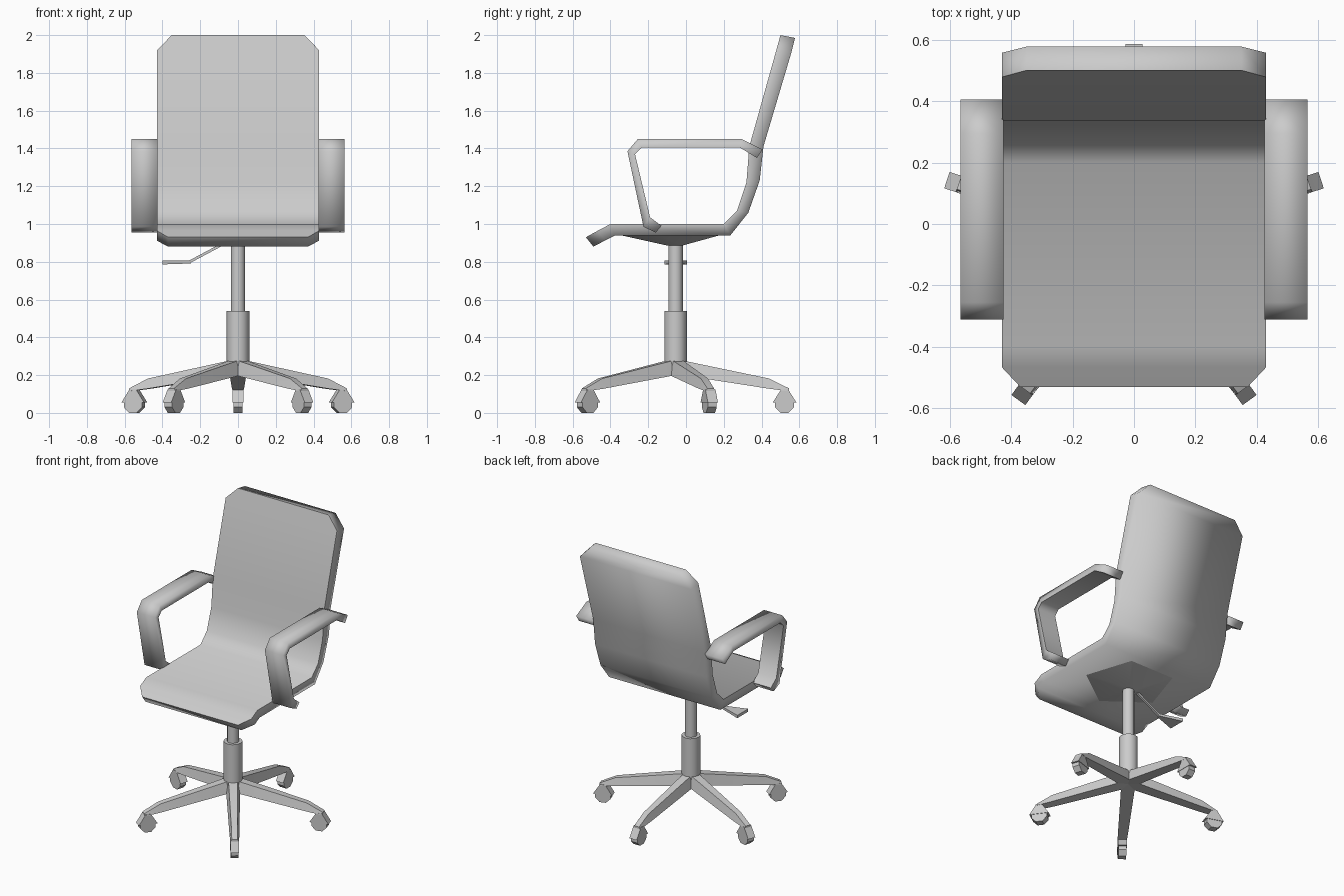
import bpy, bmesh
from math import sin, cos, pi, radians
from mathutils import Matrix, Vector

cube = bpy.data.objects.get("Cube")
if cube:
    bpy.data.objects.remove(cube, do_unlink=True)

grey = bpy.data.materials.new("plain_grey")
grey.use_nodes = True
colour = (0.6, 0.6, 0.6, 1)
grey.diffuse_color = colour
grey.node_tree.nodes["Principled BSDF"].inputs["Base Color"].default_value = colour

AXIS_Y = -0.055  # the column stands slightly in front of the centre


def loft(name, sections, sharp_rails=(), angle=None, matrix=None):
    """Skin equal rings of points, cap both ends; sharp_rails are ring indices kept crisp."""
    bm = bmesh.new()
    rings = [[bm.verts.new(p) for p in s] for s in sections]
    n = len(rings[0])
    for a, b in zip(rings, rings[1:]):
        for i in range(n):
            j = (i + 1) % n
            bm.faces.new((a[i], a[j], b[j], b[i]))
    bm.faces.new(rings[0])
    bm.faces.new(rings[-1])
    bmesh.ops.recalc_face_normals(bm, faces=bm.faces)
    for f in bm.faces:
        f.smooth = True
    rail = {v for r in rings for i, v in enumerate(r) if i in sharp_rails}
    ends = set(rings[0] + rings[-1])
    for e in bm.edges:
        a, b = e.verts
        across = any(a in r and b in r for r in rings)
        if a in rail and b in rail and (not across or a in ends):
            e.smooth = False
        if angle and e.calc_face_angle(0) > radians(angle):
            e.smooth = False
    mesh = bpy.data.meshes.new(name)
    bm.to_mesh(mesh)
    bm.free()
    if matrix:
        mesh.transform(matrix)
    mesh.materials.append(grey)
    obj = bpy.data.objects.new(name, mesh)
    bpy.context.collection.objects.link(obj)
    return obj


def ring(radius, z, sides, start=0.0):
    return [(radius * cos(start + 2 * pi * i / sides),
             AXIS_Y + radius * sin(start + 2 * pi * i / sides), z) for i in range(sides)]


def strip(name, stations):
    """Bent panel: each station is inner (y, z), outer (y, z), x range."""
    return loft(name, [[(x0, *inner), (x1, *inner), (x1, *outer), (x0, *outer)]
                       for inner, outer, (x0, x1) in stations], sharp_rails=(0, 1))


# Seat and backrest, one bent shell with clipped corners
W = (-0.43, 0.43)
strip("seat_and_backrest", [
    ((-0.53, 0.93), (-0.49, 0.88), (-0.37, 0.37)),
    ((-0.466, 0.965), (-0.43, 0.912), W),
    ((-0.40, 1.0), (-0.375, 0.94), W),
    ((0.20, 1.0), (0.235, 0.94), W),
    ((0.27, 1.07), (0.33, 1.06), W),
    ((0.32, 1.22), (0.39, 1.23), W),
    ((0.335, 1.41), (0.41, 1.41), W),
    ((0.478, 1.92), (0.557, 1.905), W),
    ((0.50, 2.0), (0.577, 1.985), (-0.35, 0.35)),
])

# Armrests, flat bands bent into a loop
ARM = [
    ((-0.13, 0.99), (-0.16, 0.955)),
    ((-0.19, 1.035), (-0.225, 0.985)),
    ((-0.27, 1.37), (-0.31, 1.385)),
    ((-0.235, 1.405), (-0.255, 1.45)),
    ((0.285, 1.405), (0.295, 1.45)),
    ((0.375, 1.35), (0.405, 1.395)),
]
for side, xs in (("left", (0.425, 0.565)), ("right", (-0.565, -0.425))):
    strip(side + "_armrest", [(a, b, xs) for a, b in ARM])

# Five-sided mount under the seat
loft("seat_mount", [ring(0.31, 0.945, 5, -pi / 2), ring(0.04, 0.885, 5, -pi / 2)], angle=30)

# Gas lift column
loft("lift_rod", [ring(0.038, 0.5, 12), ring(0.038, 0.92, 12)], angle=40)
loft("lift_sleeve", [ring(0.06, 0.24, 12), ring(0.06, 0.54, 12)], angle=40)

# Height lever: thin rod and flared paddle
def lever_section(x, z, w, h):
    return [(x, AXIS_Y - w, z - h), (x, AXIS_Y + w, z - h),
            (x, AXIS_Y + w, z + h), (x, AXIS_Y - w, z + h)]

loft("lever_rod", [lever_section(-0.05, 0.91, 0.008, 0.008),
                   lever_section(-0.26, 0.798, 0.008, 0.008)], angle=40)
loft("lever_paddle", [lever_section(-0.25, 0.799, 0.01, 0.008),
                      lever_section(-0.40, 0.796, 0.06, 0.01)], angle=40)

# Five legs with casters, modelled along +x and turned around the column
LEG = [(0.0, 0.285, 0.205, 0.03, 0.045),
       (0.495, 0.182, 0.128, 0.02, 0.032),
       (0.60, 0.13, 0.115, 0.018, 0.028)]
HOOD = [(-0.063, 0.055), (0.063, 0.055), (0.05, 0.075), (0.018, 0.125),
        (-0.018, 0.125), (-0.05, 0.075)]
CASTER_R = 0.577
for k in range(5):
    turn = Matrix.Translation(Vector((0, AXIS_Y, 0))) @ Matrix.Rotation(pi / 2 + k * 2 * pi / 5, 4, "Z")
    tag = "_%d" % (k + 1)
    loft("leg" + tag, [[(r, -wb, zb), (r, wb, zb), (r, wt, zt), (r, -wt, zt)]
                       for r, zt, zb, wt, wb in LEG], angle=30, matrix=turn)
    loft("caster_hood" + tag, [[(CASTER_R + x, y, z) for x, z in HOOD]
                               for y in (-0.028, 0.028)], angle=30, matrix=turn)
    wheel = [(0.055 * cos(pi / 8 * (2 * i + 1)), 0.051 + 0.055 * sin(pi / 8 * (2 * i + 1)))
             for i in range(8)]
    loft("caster_wheel" + tag, [[(CASTER_R + x, y, z) for x, z in wheel]
                                for y in (-0.025, 0.025)], angle=30, matrix=turn)
